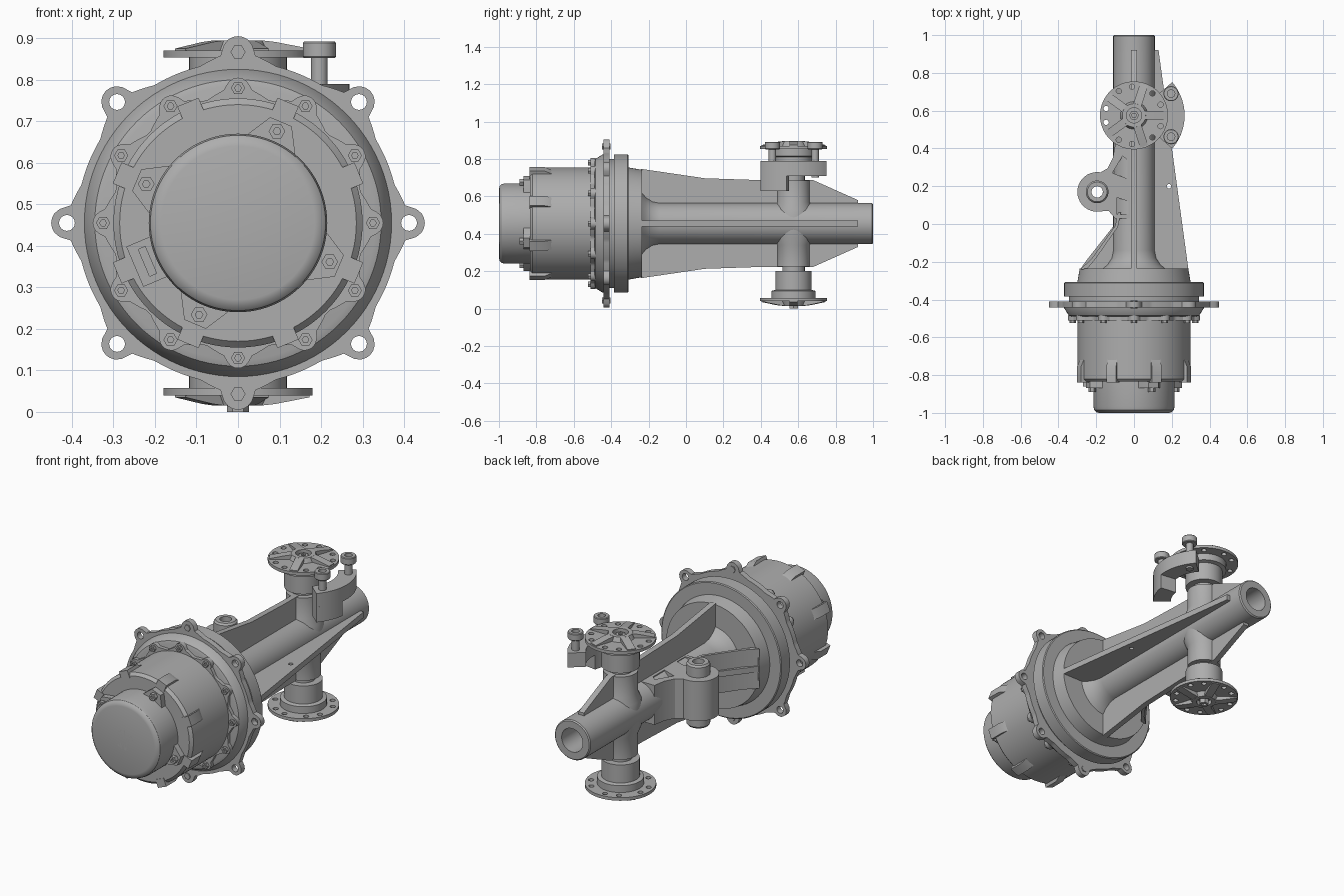
import bpy, bmesh, math
from mathutils import Matrix, Vector

if "Cube" in bpy.data.objects:
    bpy.data.objects.remove(bpy.data.objects["Cube"])

C = 0.455        # height of the main axis
SHAFT_Y = 0.575  # position of the upright shaft
I = Matrix.Identity(4)

metal = bpy.data.materials.new("cast_grey_metal")
metal.use_nodes = True
metal.diffuse_color = (0.42, 0.42, 0.42, 1)
metal.node_tree.nodes["Principled BSDF"].inputs["Base Color"].default_value = (0.42, 0.42, 0.42, 1)

AXES = {"z": lambda u, v, w: (u, v, w),
        "y": lambda u, v, w: (u, w, v),
        "x": lambda u, v, w: (w, u, v)}


def finish(name, bm, matrix=I):
    bmesh.ops.remove_doubles(bm, verts=bm.verts, dist=1e-5)
    bmesh.ops.transform(bm, matrix=matrix, verts=bm.verts)
    bmesh.ops.recalc_face_normals(bm, faces=bm.faces)
    mesh = bpy.data.meshes.new(name)
    bm.to_mesh(mesh)
    bm.free()
    mesh.materials.append(metal)
    ob = bpy.data.objects.new(name, mesh)
    bpy.context.collection.objects.link(ob)
    return ob


def prism(name, pts, a, b, axis="z", matrix=I):
    """Extrude a 2D outline from a to b along an axis."""
    bm = bmesh.new()
    low, high = [[bm.verts.new(AXES[axis](u, v, w)) for u, v in pts] for w in (a, b)]
    bm.faces.new(low)
    bm.faces.new(high)
    for i in range(len(pts)):
        j = (i + 1) % len(pts)
        bm.faces.new((low[i], low[j], high[j], high[i]))
    return finish(name, bm, matrix)


def lathe(name, profile, axis, at, seg=64, bore=False):
    """Turn (radius, height) points; bore closes the profile into a ring."""
    bm = bmesh.new()
    if not bore:
        profile = [(0, profile[0][1])] + profile + [(0, profile[-1][1])]
    rings = [[bm.verts.new(AXES[axis](r * math.cos(math.tau * i / seg),
                                      r * math.sin(math.tau * i / seg), h))
              for i in range(seg)] for r, h in profile]
    pairs = list(zip(rings, rings[1:])) + ([(rings[-1], rings[0])] if bore else [])
    for p, q in pairs:
        for i in range(seg):
            j = (i + 1) % seg
            bm.faces.new((p[i], p[j], q[j], q[i]))
    bmesh.ops.dissolve_degenerate(bm, dist=1e-6, edges=bm.edges)
    return finish(name, bm, Matrix.Translation(at))


def radial(name, pts, width, deg, centre=(0, 0, C)):
    """Rib drawn as (radius, y), turned about the main axis."""
    return prism(name, pts, -width / 2, width / 2, "z",
                 Matrix.Translation(centre) @ Matrix.Rotation(-math.radians(deg), 4, "Y"))


def polar(r, deg):
    return r * math.cos(math.radians(deg)), r * math.sin(math.radians(deg))


def cut(target, cutters):
    for c in cutters:
        mod = target.modifiers.new("hole", "BOOLEAN")
        mod.operation, mod.object, mod.solver = "DIFFERENCE", c, "EXACT"
        c.hide_render = True
        c.hide_set(True)
    bpy.context.view_layer.update()
    mesh = bpy.data.meshes.new_from_object(target.evaluated_get(bpy.context.evaluated_depsgraph_get()))
    target.modifiers.clear()
    target.data = mesh
    for c in cutters:
        bpy.data.objects.remove(c)


def lobed(base, lug_at, lug_r, count, n=240):
    """Disc outline with round ears."""
    pts = []
    for i in range(n):
        a = math.tau * i / n
        step = math.tau / count
        phi = (a + step / 2) % step - step / 2
        d = lug_r ** 2 - (lug_at * math.sin(phi)) ** 2
        r = lug_at * math.cos(phi) + math.sqrt(d) if d > 0 else 0
        r = max(r, base + 0.03 * max(0, 1 - abs(phi) / 0.24))
        pts.append((r * math.cos(a), C + r * math.sin(a)))
    return pts


# Motor: cap, body, seat ring
main = (0, 0, C)
lathe("motor_cap", [(0.185, -1), (0.2, -0.996), (0.211, -0.985), (0.215, -0.965), (0.215, -0.82)], "y", main, 96)
lathe("cap_centre_ring", [(0.055, -1), (0.055, -1.0), (0.05, -1.0), (0.045, -0.99)], "y", main, 32)
lathe("cap_centre_nut", [(0.032, -0.985), (0.032, -1.0), (0.018, -1.0), (0.018, -0.992)], "y", main, 6)
lathe("motor_body", [(0.285, -0.835), (0.3, -0.82), (0.3, -0.48)], "y", main, 96)
lathe("motor_seat", [(0.33, -0.49), (0.345, -0.485), (0.37, -0.445), (0.37, -0.41)], "y", main, 96)
prism("bolt_ring", lobed(0.305, 0.32, 0.03, 12), -0.51, -0.485, "y")

for k in range(12):
    x, z = polar(0.325, 30 * k)
    lathe("ring_bolt", [(0.017, -0.5), (0.017, -0.525), (0.008, -0.525), (0.008, -0.515)], "y", (x, 0, C + z), 6)
for k in range(8):
    radial("body_lug", [(0.27, -0.838), (0.315, -0.838), (0.315, -0.755), (0.295, -0.71), (0.27, -0.71)],
           0.055, 22.5 + 45 * k)
for k in range(4):
    a = 67 + 90 * k
    prism("cap_lug", [(0.17, -0.075), (0.21, -0.06), (0.265, -0.028), (0.265, 0.028), (0.21, 0.06), (0.17, 0.075)],
          -0.868, -0.82, "y", Matrix.Translation(main) @ Matrix.Rotation(-math.radians(a), 4, "Y"))
    x, z = polar(0.24, a)
    lathe("cap_bolt", [(0.02, -0.86), (0.02, -0.89), (0.009, -0.89), (0.009, -0.88)], "y", (x, 0, C + z), 6)
plug = radial("connector_plate", [(0.2, -0.86), (0.27, -0.86), (0.27, -0.82), (0.2, -0.82)], 0.105, 203)
cut(plug, [radial("slot", [(0.228, -0.9), (0.246, -0.9), (0.246, -0.84), (0.228, -0.84)], 0.07, 203)])

# Mounting flange with eight ears
flange = prism("mounting_flange", lobed(0.388, 0.412, 0.038, 8), -0.442, -0.41, "y")
cutters = []
for k in range(8):
    x, z = polar(0.412, 45 * k)
    if k in (2, 6):
        lathe("flange_pin", [(0.018, -0.448), (0.018, -0.405)], "y", (x, 0, C + z), 6)
    else:
        cutters.append(lathe("hole", [(0.019, -0.5), (0.019, -0.35)], "y", (x, 0, C + z), 24))
cut(flange, cutters)
lathe("housing_ring", [(0.345, -0.41), (0.345, -0.385), (0.37, -0.385), (0.37, -0.312), (0.365, -0.308),
                       (0.3, -0.308), (0.287, -0.235)], "y", main, 96)

# Arm: tube, upright web, flat ribs
lathe("arm_tube", [(0.065, 1), (0.104, 1), (0.11, 0.994), (0.11, -0.14), (0.118, -0.18),
                   (0.14, -0.215), (0.17, -0.24), (0.065, -0.24)], "y", main, 64, True)
half = [(-0.24, 0.292), (0.1, 0.242), (0.4, 0.232), (0.68, 0.232), (0.92, 0.125)]
web = [(y, C + h) for y, h in half] + [(y, C - h) for y, h in reversed(half)]
bore = lambda: lathe("bore", [(0.065, 0.3), (0.065, 1.1)], "y", main, 64)
ob = prism("upright_web", web, -0.016, 0.016, "x")
cut(ob, [bore()])
ob = prism("side_rib", [(0, -0.24), (0.288, -0.24), (0.13, 0.92), (0, 0.92)], C - 0.016, C + 0.016)
cut(ob, [bore(), lathe("hole", [(0.012, 0), (0.012, 1)], "z", (0.185, 0.2, 0), 16)])
prism("short_rib", [(0, -0.24), (-0.285, -0.24), (-0.25, -0.19), (-0.1, 0), (-0.09, 0.1), (0, 0.1)], C - 0.016, C + 0.016)
prism("diagonal_wall", [(-0.285, -0.24), (-0.225, -0.185), (-0.1, -0.01), (-0.085, 0.06), (-0.07, 0.06),
                        (-0.085, -0.015), (-0.2, -0.18), (-0.25, -0.24)], C - 0.11, C + 0.11)

# Side boss blended into the arm
bx, by, br = -0.195, 0.17, 0.105
outline = [(-0.02, 0.42), (-0.1, 0.42), (-0.112, 0.35), (-0.14, 0.295)]
outline += [(bx + polar(br, a)[0], by + polar(br, a)[1]) for a in range(80, 281, 10)]
outline += [(-0.135, 0.07), (-0.1, 0.03), (-0.02, 0.03)]
block = prism("boss_block", outline, C - 0.11, C + 0.11)
pockets = [[(-0.115, 0.27), (-0.06, 0.36), (-0.035, 0.34), (-0.035, 0.24)],
           [(-0.09, 0.14), (-0.09, 0.05), (-0.03, 0.05), (-0.03, 0.12)]]
cut(block, [prism("pocket", p, C + s * 0.03, C + s * 0.2) for p in pockets for s in (-1, 1)]
    + [lathe("hole", [(0.03, 0), (0.03, 1)], "z", (bx, by, 0), 32)])
lathe("boss_bushing", [(0.03, 0.28), (0.052, 0.28), (0.06, 0.29), (0.06, 0.62), (0.052, 0.63), (0.03, 0.63)],
      "z", (bx, by, 0), 40, True)

# Upright shaft with a star flange at each end
sleeve = lathe("shaft_sleeve", [(0.088, 0.225), (0.088, 0.34), (0.105, 0.38), (0.105, 0.53), (0.088, 0.57),
                                (0.088, 0.685)], "z", (0, SHAFT_Y, 0), 48)
cut(sleeve, [bore()])
for s, side in ((1, "top"), (-1, "bottom")):
    at = (0, SHAFT_Y, C)
    lathe(side + "_shaft", [(0.06, s * 0.22), (0.06, s * 0.255), (0.097, s * 0.255), (0.097, s * 0.355),
                            (0.118, s * 0.36), (0.118, s * 0.4)], "z", at, 48)
    disc = lathe(side + "_flange", [(0.18, s * 0.398), (0.18, s * 0.415)], "z", at, 64)
    cut(disc, [lathe("hole", [(0.014, s * 0.3), (0.014, s * 0.5)], "z",
                     (polar(0.152, a)[0], SHAFT_Y + polar(0.152, a)[1], C), 16)
               for k in range(5) for a in (36 + 72 * k - 14, 36 + 72 * k + 14)])
    lathe(side + "_hub", [(0.04, s * 0.41), (0.075, s * 0.41), (0.062, s * 0.44), (0.04, s * 0.44)], "z", at, 40, True)
    lathe(side + "_nut", [(0.026, s * 0.41), (0.026, s * (0.43 if s > 0 else C)),
                          (0.013, s * (0.43 if s > 0 else C)), (0.013, s * 0.42)], "z", at, 6)
    for k in range(5):
        prism(side + "_spoke", [(0.055, s * 0.41), (0.055, s * 0.44), (0.09, s * 0.436), (0.172, s * 0.42),
                                (0.172, s * 0.41)], -0.022, 0.022, "y",
              Matrix.Translation(at) @ Matrix.Rotation(math.radians(72 * k), 4, "Z"))


# Curved sensor bracket with two socket bolts
def arc(a, b):
    ring = [polar(0.268, a + (b - a) * i / 20) for i in range(21)]
    ring += [polar(0.175, b + (a - b) * i / 20) for i in range(21)]
    return [(x, SHAFT_Y + y) for x, y in ring]


prism("bracket_arc", arc(-41, 41), 0.71, 0.79)
prism("bracket_foot", arc(-41, -8), 0.63, 0.715)
for y in (0.462, 0.69):
    lathe("bracket_bolt", [(0.02, 0.7), (0.02, 0.852), (0.037, 0.852), (0.04, 0.856), (0.04, 0.888), (0.037, 0.892),
                           (0.02, 0.892), (0.02, 0.87)], "z", (0.196, y, 0), 32)

# Smooth the round faces, keep edges sharp
bpy.ops.object.select_all(action="DESELECT")
for ob in bpy.context.scene.objects:
    if ob.type == "MESH":
        ob.select_set(True)
        bpy.context.view_layer.objects.active = ob
bpy.ops.object.shade_smooth_by_angle(angle=math.radians(32))
